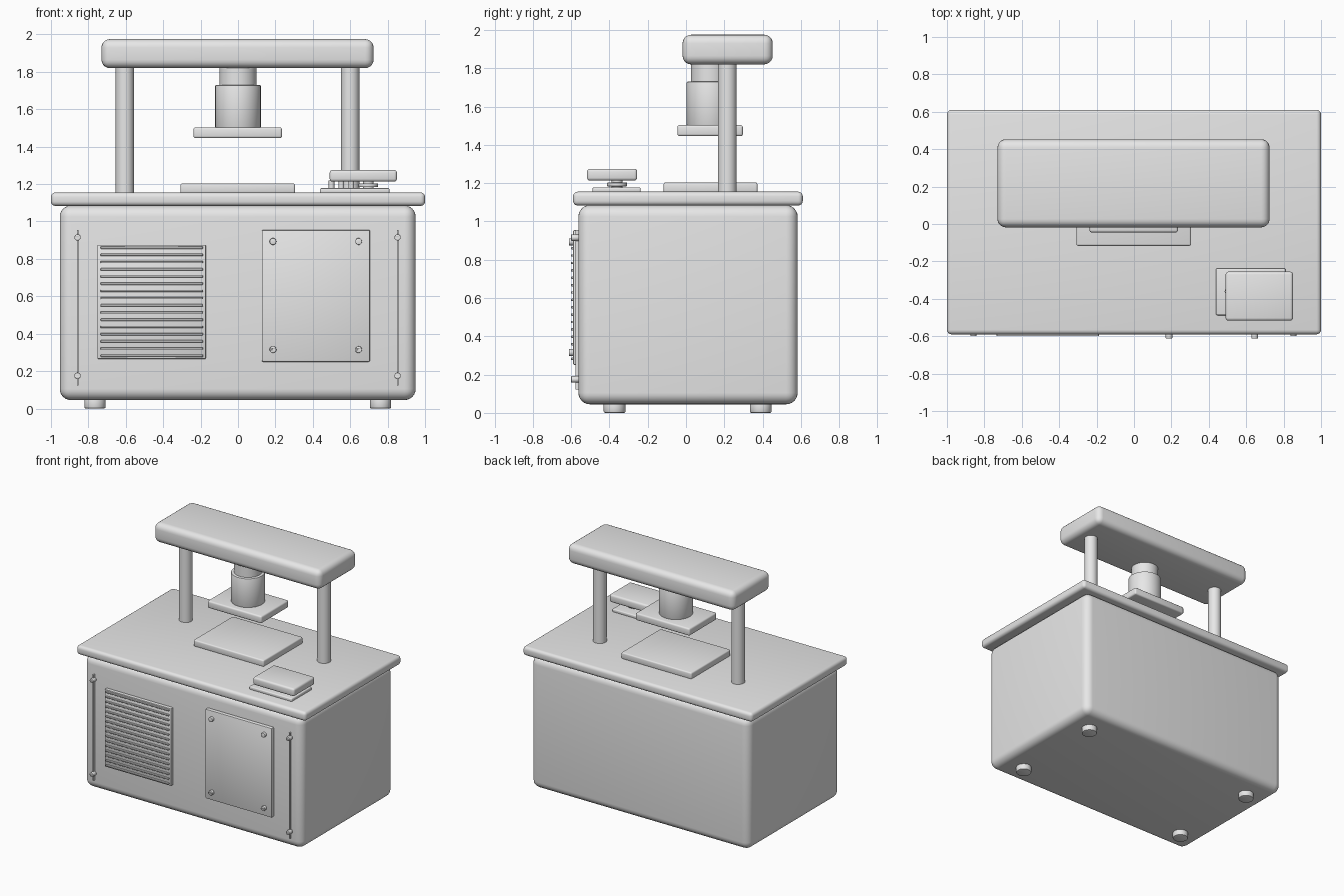
import bpy
import math

cube = bpy.data.objects.get("Cube")
if cube:
    bpy.data.objects.remove(cube, do_unlink=True)

grey = bpy.data.materials.new("plain_grey")
grey.use_nodes = True
grey.diffuse_color = (0.8, 0.8, 0.8, 1)
grey.node_tree.nodes["Principled BSDF"].inputs["Base Color"].default_value = (0.8, 0.8, 0.8, 1)


def finish(ob, name, bevel=0, segments=3):
    """Name, colour, round and shade a part."""
    ob.name = name
    ob.data.materials.append(grey)
    if bevel:
        mod = ob.modifiers.new("rounding", "BEVEL")
        mod.width = bevel
        mod.segments = segments
        mod.limit_method = "ANGLE"
        mod.angle_limit = math.radians(40)
        bpy.ops.object.modifier_apply(modifier=mod.name)
    bpy.ops.object.shade_smooth_by_angle(angle=math.radians(35))
    return ob


def box(name, x, y, z, bevel=0, segments=3):
    """Box from its (low, high) extents on each axis."""
    spans = (x, y, z)
    bpy.ops.mesh.primitive_cube_add(size=1, location=[sum(s) / 2 for s in spans])
    ob = bpy.context.object
    ob.scale = [s[1] - s[0] for s in spans]
    bpy.ops.object.transform_apply(location=False, rotation=False, scale=True)
    return finish(ob, name, bevel, segments)


def post(name, x, y, z, radius, bevel=0):
    """Upright cylinder between two heights."""
    bpy.ops.mesh.primitive_cylinder_add(vertices=40, radius=radius, depth=z[1] - z[0],
                                        location=(x, y, sum(z) / 2))
    return finish(bpy.context.object, name, bevel, 2)


def screw(name, x, z, y, radius, slotted=True):
    """Screw facing the front, with a slot cut across its head."""
    bpy.ops.mesh.primitive_cylinder_add(vertices=24, radius=radius, depth=y[1] - y[0],
                                        location=(x, sum(y) / 2, z),
                                        rotation=(math.pi / 2, 0, 0))
    ob = finish(bpy.context.object, name, 0.003, 2)
    if slotted:
        cutter = box("slot_cutter", (x - 0.014, x + 0.014), (y[0] - 0.01, y[0] + 0.005),
                     (z - 0.003, z + 0.003))
        cutter.hide_render = True
        bpy.context.view_layer.objects.active = ob
        mod = ob.modifiers.new("slot", "BOOLEAN")
        mod.operation = "DIFFERENCE"
        mod.object = cutter
        bpy.ops.object.modifier_apply(modifier=mod.name)
        bpy.data.objects.remove(cutter, do_unlink=True)


# Cabinet, worktop and feet
box("cabinet", (-0.953, 0.95), (-0.562, 0.583), (0.045, 1.085), 0.06, 6)
box("worktop", (-1, 1), (-0.59, 0.61), (1.083, 1.155), 0.024, 4)
for x in (-0.765, 0.762):
    for y in (-0.373, 0.39):
        post("foot", x, y, (0, 0.06), 0.057, 0.008)

# Press frame
for x in (-0.605, 0.6):
    post("press_post", x, 0.215, (1.15, 1.83), 0.049)
box("press_beam", (-0.73, 0.725), (-0.018, 0.453), (1.82, 1.975), 0.045, 5)

# Ram, press plate and bed plate
post("ram_upper", 0, 0.125, (1.72, 1.83), 0.1)
post("ram_lower", 0, 0.125, (1.5, 1.73), 0.122, 0.006)
box("press_plate", (-0.238, 0.235), (-0.045, 0.297), (1.445, 1.503), 0.012)
box("bed_plate", (-0.308, 0.305), (-0.117, 0.373), (1.15, 1.203), 0.01)

# Control pedal on the worktop
box("control_base", (0.438, 0.81), (-0.488, -0.237), (1.15, 1.178), 0.008)
box("control_pad", (0.49, 0.85), (-0.517, -0.255), (1.213, 1.275), 0.015)
post("control_dial", 0.697, -0.36, (1.183, 1.203), 0.052, 0.004)
post("control_stem", 0.697, -0.36, (1.17, 1.22), 0.028)
for x in (0.5, 0.553, 0.606):
    post("control_pin", x, -0.36, (1.17, 1.22), 0.015)

# Vent grille
box("vent_panel", (-0.752, -0.172), (-0.588, -0.55), (0.265, 0.875), 0.005, 2)
slats = 16
for i in range(slats):
    z = 0.282 + 0.578 * i / (slats - 1)
    box("vent_slat", (-0.735, -0.187), (-0.6, -0.58), (z - 0.006, z + 0.006), 0.002, 1)

# Access panel and its screws
box("access_panel", (0.127, 0.706), (-0.59, -0.55), (0.25, 0.955), 0.008, 2)
for x in (0.187, 0.645):
    for z in (0.315, 0.893):
        screw("panel_screw", x, z, (-0.612, -0.585), 0.018, z < 0.5)

# Trim strips and their screws
for x in (-0.858, 0.853):
    box("trim_strip", (x - 0.004, x + 0.004), (-0.578, -0.55), (0.122, 0.955))
    for z in (0.175, 0.915):
        screw("trim_screw", x, z, (-0.6, -0.56), 0.017)
